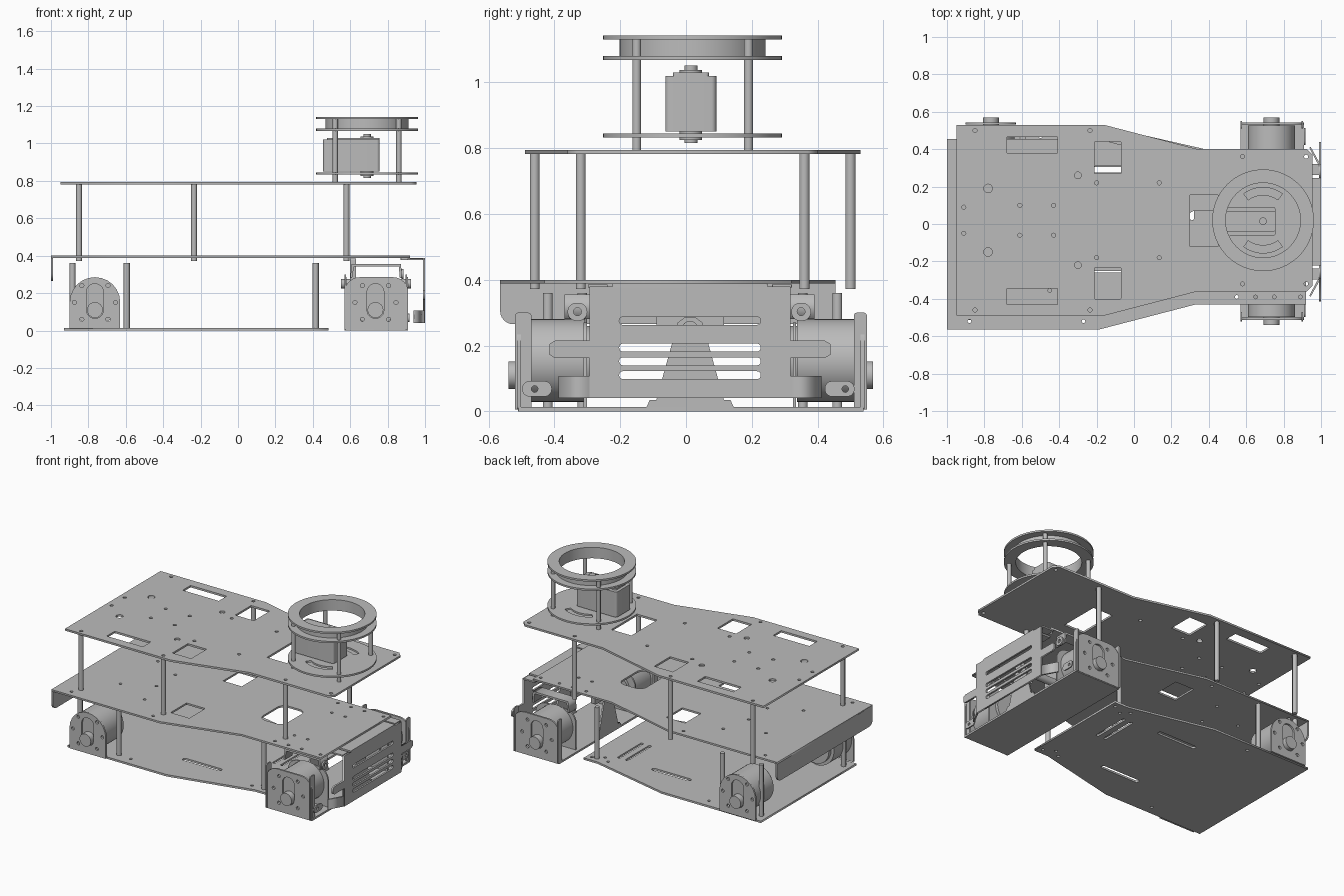
import bpy
from math import pi, sin, cos
from mathutils import Matrix, Vector

cube = bpy.data.objects.get("Cube")
if cube:
    bpy.data.objects.remove(cube)

grey = bpy.data.materials.new("plain_grey")
grey.use_nodes = True
colour = (0.5, 0.5, 0.5, 1)
grey.diffuse_color = colour
grey.node_tree.nodes["Principled BSDF"].inputs["Base Color"].default_value = colour

AXES = {"z": Matrix.Identity(4),
        "x": Matrix(((0, 0, 1, 0), (1, 0, 0, 0), (0, 1, 0, 0), (0, 0, 0, 1))),
        "y": Matrix(((1, 0, 0, 0), (0, 0, -1, 0), (0, 1, 0, 0), (0, 0, 0, 1)))}


def circle(u, v, r, n=24):
    return [(u + r * cos(2 * pi * i / n), v + r * sin(2 * pi * i / n)) for i in range(n)]


def rounded(u0, u1, v0, v1, r=0.002, top=None):
    """Rectangle with round corners; top gives the upper corners their own radius."""
    top = r if top is None else top
    pts = []
    for q, (u, v, k) in enumerate([(u1 - top, v1 - top, top), (u0 + top, v1 - top, top),
                                   (u0 + r, v0 + r, r), (u1 - r, v0 + r, r)]):
        pts += [(u + k * cos((q + i / 6) * pi / 2), v + k * sin((q + i / 6) * pi / 2))
                for i in range(7)]
    return pts


def sheet(name, outline, holes, axis, lo, hi):
    """Flat profile with holes, extruded from lo to hi along an axis."""
    curve = bpy.data.curves.new(name, "CURVE")
    curve.dimensions, curve.fill_mode = "2D", "BOTH"
    curve.extrude = (hi - lo) / 2
    for loop in [outline] + holes:
        spline = curve.splines.new("POLY")
        spline.points.add(len(loop) - 1)
        spline.use_cyclic_u = True
        for p, (u, v) in zip(spline.points, loop):
            p.co = (u, v, 0, 1)
    temp = bpy.data.objects.new(name + "_profile", curve)
    bpy.context.collection.objects.link(temp)
    deps = bpy.context.evaluated_depsgraph_get()
    mesh = bpy.data.meshes.new_from_object(temp.evaluated_get(deps))
    bpy.data.objects.remove(temp)
    mid = {"x": (1, 0, 0), "y": (0, 1, 0), "z": (0, 0, 1)}[axis]
    mesh.transform(Matrix.Translation(Vector(mid) * (lo + hi) / 2) @ AXES[axis])
    mesh.materials.clear()
    mesh.materials.append(grey)
    ob = bpy.data.objects.new(name, mesh)
    bpy.context.collection.objects.link(ob)
    return ob


def rod(name, axis, u, v, r, lo, hi, n=32):
    ob = sheet(name, circle(u, v, r, n), [], axis, lo, hi)
    if n > 8:
        bpy.ops.object.select_all(action="DESELECT")
        ob.select_set(True)
        bpy.context.view_layer.objects.active = ob
        bpy.ops.object.mode_set(mode="EDIT")
        bpy.ops.mesh.select_all(action="SELECT")
        bpy.ops.mesh.remove_doubles(threshold=0.0001)
        bpy.ops.object.mode_set(mode="OBJECT")
        bpy.ops.object.shade_smooth_by_angle()
    return ob


def deck(x0, x1, xa, xb, cy, wide, narrow, cut=0.0):
    """Deck outline: wide at the back, tapering to a narrow nose."""
    side = [(x0, wide), (xa, wide), (xb, narrow), (x1 - cut, narrow), (x1, narrow - cut)]
    if not cut:
        side.pop()
    return [(x, cy - w) for x, w in side] + [(x, cy + w) for x, w in reversed(side)]


# Top deck
C = 0.02
dots = [(x, C + s * y) for s in (1, -1) for x, y in
        [(-0.85, 0.48), (-0.235, 0.48), (0.92, 0.34), (0.58, 0.34),
         (-0.91, 0.07), (-0.61, 0.08), (-0.43, 0.08), (-0.2, 0.2), (0.135, 0.2)]]
holes = [circle(x, y, 0.011, 12) for x, y in dots]
holes += [circle(x, y, r, 16) for x, y, r in
          [(-0.78, 0.19, 0.023), (-0.78, -0.15, 0.023), (-0.3, 0.26, 0.018), (-0.3, -0.22, 0.018)]]
holes += [rounded(-0.68, -0.41, 0.38, 0.465), rounded(-0.68, -0.41, -0.43, -0.345),
          rounded(-0.21, -0.07, 0.27, 0.44), rounded(-0.21, -0.07, -0.4, -0.235),
          rounded(0.3, 0.45, -0.12, 0.155)]
sheet("top_deck", deck(-0.95, 0.955, -0.16, 0.34, C, 0.51, 0.38, 0.03), holes, "z", 0.782, 0.795)

# Middle deck with a folded rear flange
M = -0.055
holes = [rounded(-0.21, -0.07, 0.14, 0.31), rounded(-0.21, -0.07, -0.42, -0.25),
         rounded(0.28, 0.46, -0.18, 0.07, 0.05)]
holes += [circle(x, M + s * y, 0.01, 12) for s in (1, -1) for x, y in
          [(0.55, 0.335), (0.65, 0.335), (0.75, 0.335), (0.89, 0.335), (0.6, 0.2), (0.7, 0.2),
           (-0.88, 0.465), (-0.27, 0.465), (-0.7, 0.2), (-0.45, 0.3), (-0.5, 0.1)]]
sheet("middle_deck", deck(-1, 0.92, -0.19, 0.33, M, 0.51, 0.375), holes, "z", 0.388, 0.4)
sheet("rear_flange", rounded(M - 0.51, M + 0.51, 0.265, 0.398, 0.04, 0.002), [], "x", -1, -0.988)

# Bottom deck with long slots
holes = [rounded(-0.24, 0.05, y - 0.015, y + 0.015, 0.014) for y in (0.29, -0.245)]
holes += [rounded(x - 0.01, x + 0.01, 0.02, 0.28, 0.009) for x in (0.25, 0.31)]
holes += [circle(x, C + s * y, 0.01, 12) for s in (1, -1) for x, y in
          [(0.33, 0.34), (0.38, 0.3), (0.45, 0.34), (-0.5, 0.45)]]
sheet("bottom_deck", deck(-0.93, 0.485, -0.19, 0.38, C, 0.51, 0.38), holes, "z", 0, 0.013)

# Hexagonal spacers between the decks
for s, side in ((-1, "front"), (1, "back")):
    for i, (x, y) in enumerate([(-0.85, 0.48), (-0.235, 0.48), (0.58, 0.34)]):
        rod(f"upper_spacer_{side}_{i}", "z", x, C + s * y, 0.017, 0.372, 0.786, 6)
    for i, (x, y) in enumerate([(-0.885, 0.44), (-0.595, 0.44), (0.415, 0.335)]):
        rod(f"lower_spacer_{side}_{i}", "z", x, C + s * y, 0.017, 0.01, 0.36, 6)


def wheel_motor(name, x, s, outline):
    """Drive motor lying along y behind an upright slotted bracket."""
    y = 0.015 + s * 0.522
    holes = [rounded(x - 0.045, x + 0.045, 0.065, 0.25, 0.044)]
    holes += [circle(x + dx, z, 0.011, 12) for dx in (-0.1, 0.1) for z in (0.15,)]
    holes += [circle(x + dx, z, 0.011, 12) for dx in (-0.06, 0.06) for z in (0.06, 0.24)]
    # the small holes sit beside the centre slot
    holes = [holes[0]] + [[(u + (0.01 if u > x else -0.01), v) for u, v in h] for h in holes[1:]]
    sheet(name + "_bracket", outline, holes, "y", y - 0.006, y + 0.006)
    ends = sorted([y - s * 0.01, y - s * 0.2])
    rod(name + "_body", "y", x, 0.155, 0.126, *ends, 40)
    rod(name + "_rear_cap", "y", x, 0.155, 0.105, *sorted([y - s * 0.19, y - s * 0.225]), 40)
    rod(name + "_boss", "y", x, 0.11, 0.042, *sorted([y - s * 0.02, y + s * 0.032]))


for s, side in ((-1, "front"), (1, "back")):
    wheel_motor(f"rear_motor_{side}", -0.765, s,
                rounded(-0.9, -0.63, 0.01, 0.285, 0.003, 0.134))
    wheel_motor(f"nose_motor_{side}", 0.735, s,
                rounded(0.57, 0.91, 0.005, 0.285, 0.01, 0.08))
    # Inner plate, strap and cable ear above each nose motor
    y = 0.012 + s * 0.318
    sheet(f"inner_plate_{side}", rounded(0.59, 0.89, 0.01, 0.27, 0.003, 0.08), [],
          "y", y - 0.005, y + 0.005)
    y = 0.01 + s * 0.34
    sheet(f"strap_{side}", [(0.6, 0.28), (0.61, 0.28), (0.62, 0.342), (0.86, 0.342), (0.865, 0.28),
                            (0.875, 0.28), (0.872, 0.355), (0.608, 0.355)], [],
          "y", y - 0.04, y + 0.04)
    sheet(f"strap_ear_{side}", rounded(y - 0.03, y + 0.03, 0.275, 0.33, 0.027),
          [circle(y, 0.303, 0.012, 12)], "x", 0.875, 0.885)
    for x in (0.574, 0.9):
        sheet(f"tray_lip_{side}", rounded(*sorted([s * 0.49 + C, s * 0.535 + 0.015]), 0.005, 0.3, 0.002, 0.01),
              [], "x", x - 0.004, x + 0.004)

# Nose tray with tapered pivot brackets and axle
sheet("nose_tray", rounded(0.57, 0.91, -0.51, 0.54), [], "z", 0, 0.013)
for x in (0.575, 0.905):
    sheet("pivot_bracket", [(-0.125, 0.002), (0.15, 0.002), (0.135, 0.035), (0.115, 0.035),
                            (0.05, 0.27), (0.03, 0.285), (-0.005, 0.285), (-0.025, 0.27),
                            (-0.09, 0.035), (-0.11, 0.035)],
          [circle(0.012, 0.25, 0.012, 12)], "x", x - 0.005, x + 0.005)
rod("pivot_axle", "x", 0.012, 0.25, 0.025, 0.55, 0.925)
sheet("pivot_block", rounded(-0.09, 0.115, 0.23, 0.385, 0.01), [], "x", 0.6, 0.63)

# Bumper: slotted face, side arms, folded lower wings and top flange
B = 0.012
half = [(0.225, 0.335), (0.235, 0.38), (0.305, 0.38), (0.305, 0.215), (0.41, 0.215),
        (0.427, 0.205), (0.427, 0.172), (0.41, 0.162), (0.305, 0.162), (0.305, 0.04)]
face = [(B + u, v) for u, v in half] + [(B - u, v) for u, v in reversed(half)]
slots = [rounded(B - 0.215, B + 0.215, z - 0.012, z + 0.012, 0.011) for z in (0.11, 0.152, 0.194, 0.275)]
sheet("bumper_face", face, slots, "x", 0.988, 1)
sheet("bumper_flange", rounded(0.87, 1, B - 0.235, B + 0.235), [], "z", 0.376, 0.388)
sheet("bumper_flange_fold", rounded(B - 0.235, B + 0.235, 0.33, 0.388), [], "x", 0.988, 1)
for s, side in ((-1, "front"), (1, "back")):
    wing = [(1, B + s * 0.3), (0.945, B + s * 0.4), (0.937, B + s * 0.396), (0.988, B + s * 0.3)]
    sheet(f"bumper_wing_{side}", wing, [], "z", 0.04, 0.108)
    y = B + s * 0.46
    sheet(f"lower_ear_{side}", rounded(y - 0.05, y + 0.04, 0.045, 0.092, 0.022),
          [circle(y + s * 0.012, 0.068, 0.01, 12)], "x", 0.91, 0.918)
    sheet(f"bumper_stay_{side}", rounded(0.905, 0.99, *sorted([B + s * 0.25, B + s * 0.31])), [],
          "z", 0.376, 0.386)

# Scanner tower: slotted base, drum between two rings, four posts
X, R = 0.69, 0.272


def arc_slot(a0, a1, r0, r1, n=12):
    steps = [a0 + (a1 - a0) * i / n for i in range(n + 1)]
    return [(X + r0 * cos(a), C + r0 * sin(a)) for a in steps] + \
           [(X + r1 * cos(a), C + r1 * sin(a)) for a in reversed(steps)]


sheet("scanner_base", circle(X, C, R, 64),
      [arc_slot(pi * k + pi * 0.3, pi * k + pi * 0.7, 0.135, 0.175) for k in (0, 1)], "z", 0.833, 0.845)
for name, r, lo, hi in [("lower_ring", R, 1.068, 1.08), ("drum", 0.222, 1.08, 1.13),
                        ("upper_ring", R, 1.13, 1.142)]:
    sheet("scanner_" + name, circle(X, C, r, 64), [circle(X, C, 0.2, 64)], "z", lo, hi)
for sx in (-1, 1):
    for sy in (-1, 1):
        rod("scanner_post", "z", X + sx * 0.17, C + sy * 0.17, 0.015, 0.79, 1.135, 6)

# Scanner motor
sheet("scanner_motor", rounded(0.455, 0.757, -0.063, 0.092, 0.015), [], "z", 0.85, 1.02)
sheet("scanner_motor_lid", rounded(0.475, 0.757, -0.04, 0.07, 0.01), [], "z", 1.02, 1.03)
rod("scanner_collar", "z", X, 0.015, 0.034, 0.825, 1.038)
rod("scanner_shaft", "z", X, 0.015, 0.02, 0.815, 1.052)
